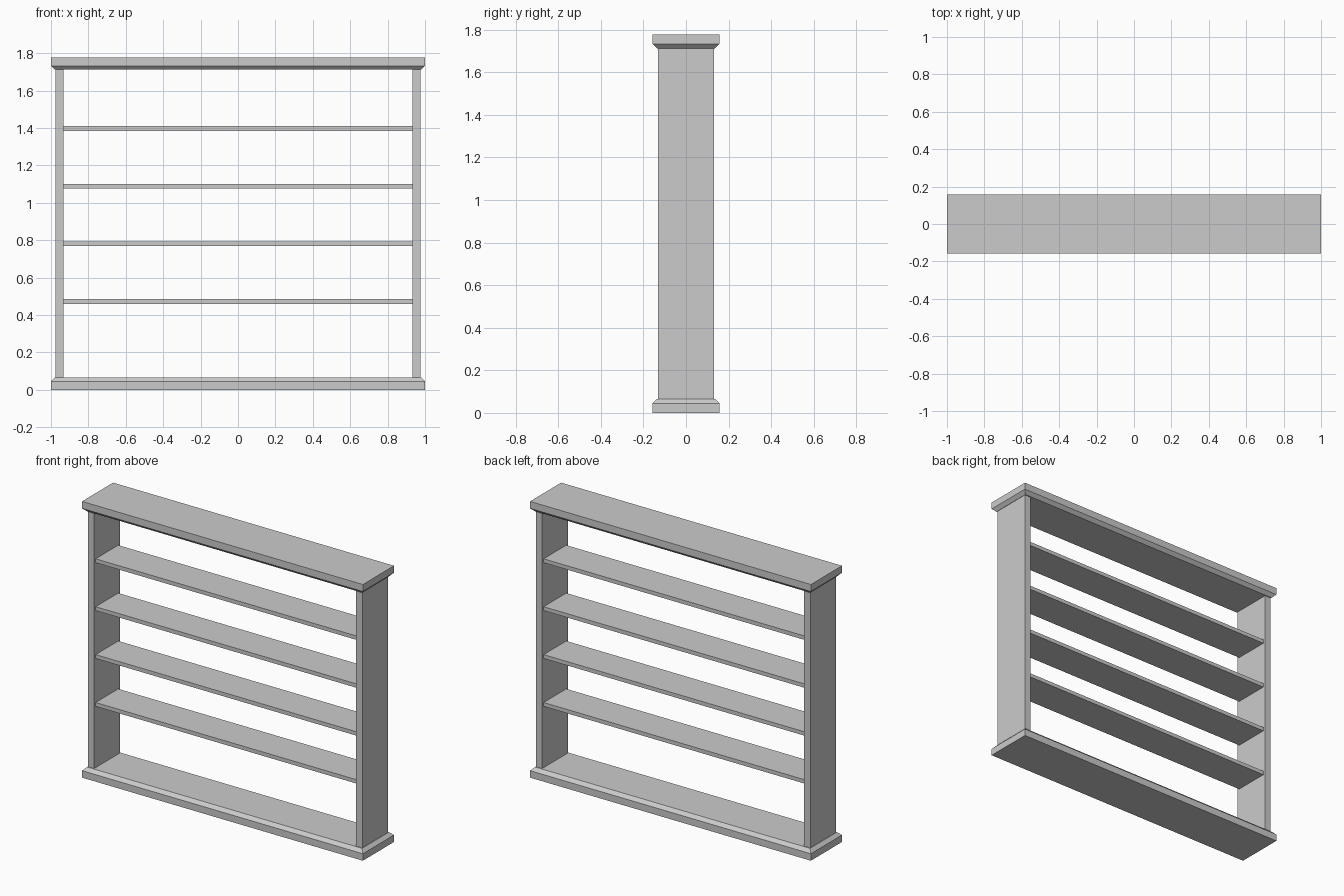
import bpy, bmesh

if "Cube" in bpy.data.objects:
    bpy.data.objects.remove(bpy.data.objects["Cube"])


def box(name, lo, hi, chamfer_z=None, chamfer=0.021):
    """Axis-aligned box; optionally chamfer the rim of the face at height chamfer_z."""
    bm = bmesh.new()
    bmesh.ops.create_cube(bm, size=1)
    for v in bm.verts:
        v.co = [l + (c + 0.5) * (h - l) for c, l, h in zip(v.co, lo, hi)]
    if chamfer_z is not None:
        rim = [e for e in bm.edges if all(abs(v.co.z - chamfer_z) < 1e-4 for v in e.verts)]
        bmesh.ops.bevel(bm, geom=rim, offset=chamfer, segments=1, affect='EDGES')
    mesh = bpy.data.meshes.new(name)
    bm.to_mesh(mesh)
    bm.free()
    obj = bpy.data.objects.new(name, mesh)
    bpy.context.collection.objects.link(obj)
    return obj


HEIGHT, SLAB = 1.778, 0.066
DEPTH, SIDE_DEPTH, SHELF_DEPTH = 0.158, 0.131, 0.115   # half depths
OUTER, INNER = 0.977, 0.933                            # side panel faces in x

# Plinth and cornice, chamfered towards the panels
box("base", (-1, -DEPTH, 0), (1, DEPTH, SLAB), chamfer_z=SLAB)
box("top", (-1, -DEPTH, HEIGHT - SLAB), (1, DEPTH, HEIGHT), chamfer_z=HEIGHT - SLAB)

# Side panels
for name, x0, x1 in (("left_side", -OUTER, -INNER), ("right_side", INNER, OUTER)):
    box(name, (x0, -SIDE_DEPTH, SLAB), (x1, SIDE_DEPTH, HEIGHT - SLAB))

# Evenly spaced shelves, slightly set back from the panel edges
for i in range(4):
    z = 0.46 + i * 0.3083
    box(f"shelf_{i + 1}", (-INNER, -SHELF_DEPTH, z), (INNER, SHELF_DEPTH, z + 0.025))
